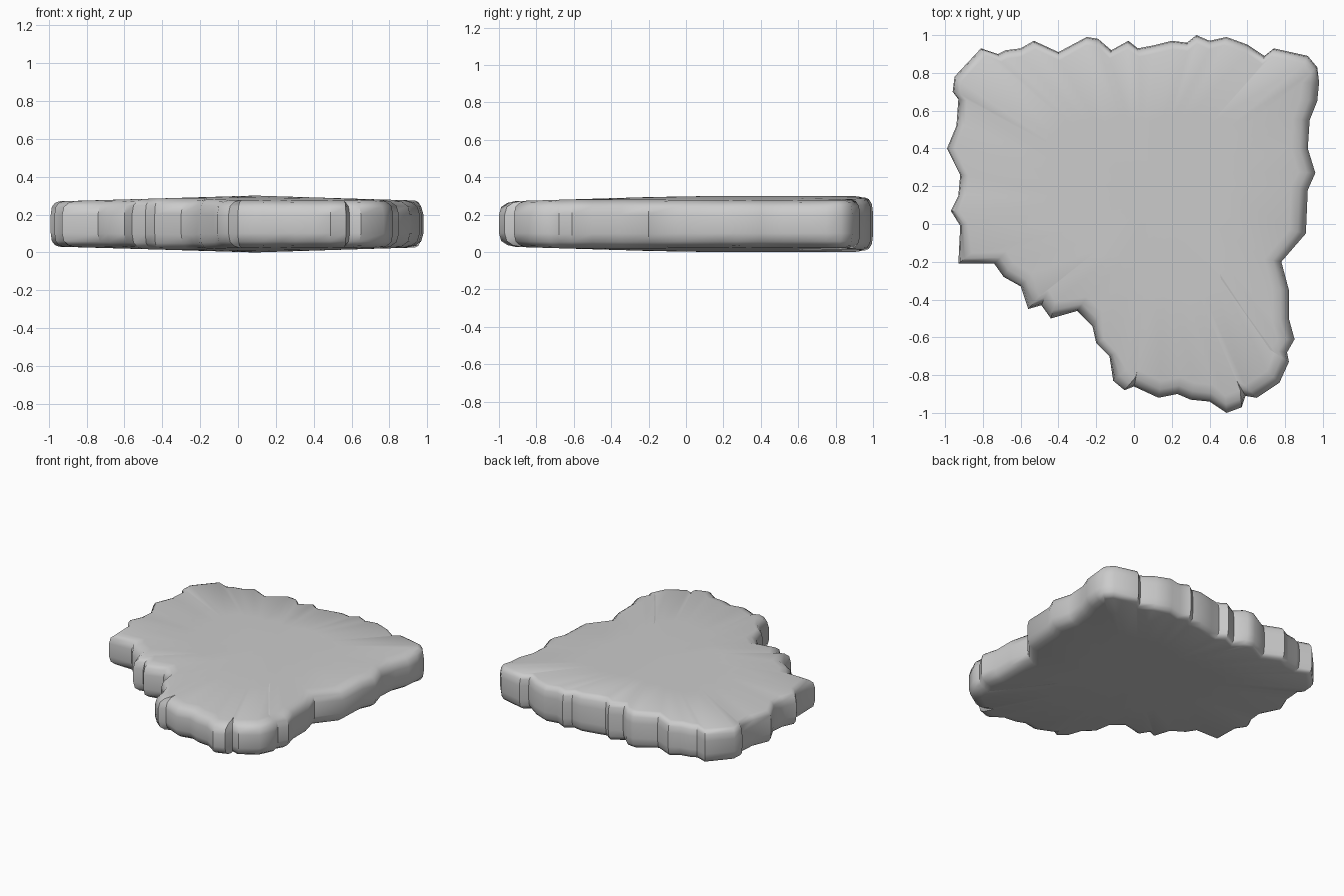
import bpy, bmesh
from mathutils import Vector

if "Cube" in bpy.data.objects:
    bpy.data.objects.remove(bpy.data.objects["Cube"])

# Ragged slab outline, counter-clockwise from the back left corner
outline = [
    (-.81, .93), (-.95, .78), (-.96, .70), (-.93, .66), (-.94, .52), (-.99, .40), (-.92, .26),
    (-.93, .15), (-.97, .07), (-.92, -.01), (-.93, -.21), (-.74, -.21), (-.69, -.28),
    (-.60, -.33), (-.56, -.45), (-.49, -.43), (-.44, -.50), (-.30, -.46), (-.22, -.54),
    (-.20, -.63), (-.13, -.70), (-.11, -.83), (-.05, -.88), (0, -.86), (.13, -.92),
    (.23, -.90), (.30, -.93), (.40, -.94), (.49, -1), (.57, -.97), (.59, -.91), (.65, -.92),
    (.77, -.84), (.82, -.73), (.81, -.68), (.85, -.61), (.82, -.50), (.82, -.35), (.78, -.20),
    (.91, -.05), (.92, .18), (.96, .27), (.92, .40), (.93, .55), (.97, .65), (.98, .75),
    (.97, .83), (.92, .89), (.74, .93), (.69, .89), (.60, .95), (.49, .99), (.40, .97),
    (.33, 1), (.28, .96), (.20, .97), (.10, .945), (.02, .93), (-.03, .97), (-.12, .92),
    (-.19, .98), (-.25, .99), (-.40, .91), (-.53, .97), (-.60, .93), (-.68, .92), (-.72, .90)]
pts = [Vector(p) for p in outline]
n = len(pts)
centre = Vector((.1, .15))


def half_thickness(p):
    # Thickest along the middle and back, thinner towards left, right and front
    return .15 - .03 * min(1, max(abs(p.x - .08), -p.y, 0))


def inward(i):
    # Smoothed inward direction of the outline
    t = pts[(i + 2) % n] - pts[i - 2]
    return Vector((-t.y, t.x)).normalized()


def ring(bm, inset, height, side):
    verts = []
    for i, p in enumerate(pts):
        d = inward(i)
        soft = .5 if d.y < -.5 or d.x > .8 else 1      # crisper back and left edges
        q = p + d * inset * soft
        verts.append(bm.verts.new((q.x, q.y, .15 + side * height * half_thickness(q))))
    return verts


def inner_ring(bm, k, side):
    verts = []
    for p in pts:
        q = centre + (p - centre) * k
        verts.append(bm.verts.new((q.x, q.y, .15 + side * half_thickness(q))))
    return verts


# Rounded rim profile and gently domed top and bottom
bm = bmesh.new()
profile = [(.09, 1), (.045, .93), (.012, .75), (0, .4)]
rings = [inner_ring(bm, .5, -1)]
rings += [ring(bm, a, h, -1) for a, h in profile]
rings += [ring(bm, a, h, 1) for a, h in reversed(profile)]
rings += [inner_ring(bm, .5, 1)]
for lo, hi in zip(rings, rings[1:]):
    for i in range(n):
        j = (i + 1) % n
        bm.faces.new((lo[i], lo[j], hi[j], hi[i]))
for loop, z in ((rings[0], 0), (rings[-1], .3)):
    c = bm.verts.new((centre.x, centre.y, z))
    for i in range(n):
        bm.faces.new((loop[i], loop[(i + 1) % n], c))
bmesh.ops.recalc_face_normals(bm, faces=bm.faces)

mesh = bpy.data.meshes.new("stone_slab")
bm.to_mesh(mesh)
bm.free()
slab = bpy.data.objects.new("stone_slab", mesh)
bpy.context.collection.objects.link(slab)
bpy.context.view_layer.objects.active = slab
slab.select_set(True)
bpy.ops.object.shade_smooth_by_angle(angle=.7)
